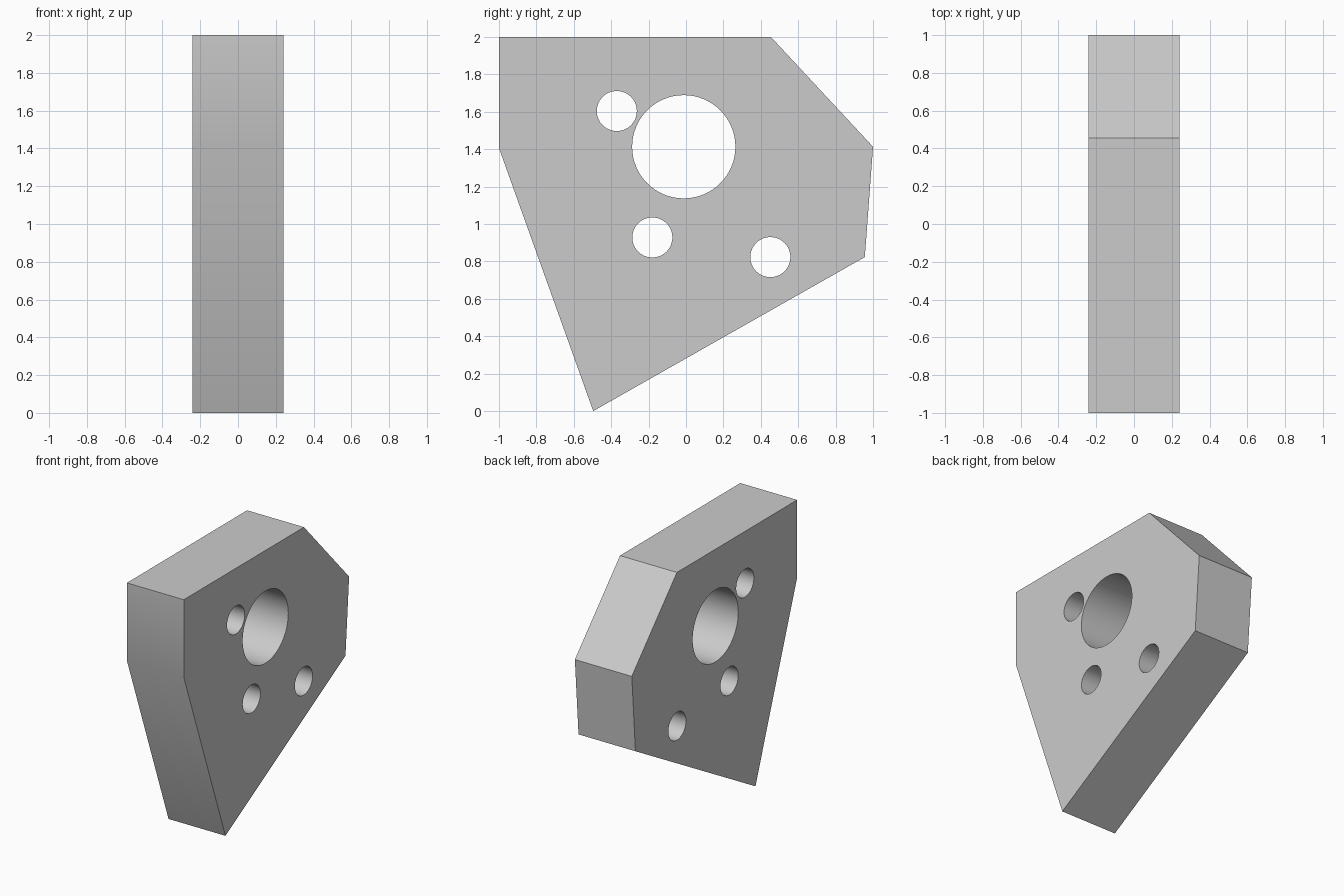
import bpy, bmesh, math

if "Cube" in bpy.data.objects:
    bpy.data.objects.remove(bpy.data.objects["Cube"])

HALF = 0.241  # half thickness along x
OUTLINE = [(-1, 2), (-1, 1.406), (-0.496, 0), (0.956, 0.823), (1, 1.413), (0.454, 2)]
HOLES = [(-0.012, 1.413, 0.276), (-0.37, 1.604, 0.107),
         (-0.18, 0.928, 0.107), (0.451, 0.823, 0.107)]


def prism(name, profiles, half):
    """Extrude (y, z) profiles along x into one closed mesh object."""
    bm = bmesh.new()
    for pts in profiles:
        face = bm.faces.new([bm.verts.new((-half, y, z)) for y, z in pts])
        ext = bmesh.ops.extrude_face_region(bm, geom=[face], use_keep_orig=True)
        verts = [v for v in ext["geom"] if isinstance(v, bmesh.types.BMVert)]
        bmesh.ops.translate(bm, vec=(2 * half, 0, 0), verts=verts)
    bmesh.ops.recalc_face_normals(bm, faces=bm.faces)
    mesh = bpy.data.meshes.new(name)
    bm.to_mesh(mesh)
    bm.free()
    obj = bpy.data.objects.new(name, mesh)
    bpy.context.collection.objects.link(obj)
    return obj


def circle(y, z, r, n=64):
    return [(y + r * math.cos(2 * math.pi * i / n),
             z + r * math.sin(2 * math.pi * i / n)) for i in range(n)]


# Plate body and the round hole cutters
plate = prism("mounting_plate", [OUTLINE], HALF)
cutter = prism("hole_cutter", [circle(*h) for h in HOLES], HALF + 0.1)
cutter.hide_render = True

# Drill the holes
mod = plate.modifiers.new("holes", 'BOOLEAN')
mod.operation = 'DIFFERENCE'
mod.solver = 'EXACT'
mod.object = cutter
bpy.context.view_layer.objects.active = plate
plate.select_set(True)
bpy.ops.object.modifier_apply(modifier=mod.name)
bpy.data.objects.remove(cutter)

# Smooth hole walls and the shallow front bend, keep other edges sharp
bpy.ops.object.shade_smooth_by_angle(angle=math.radians(30))
